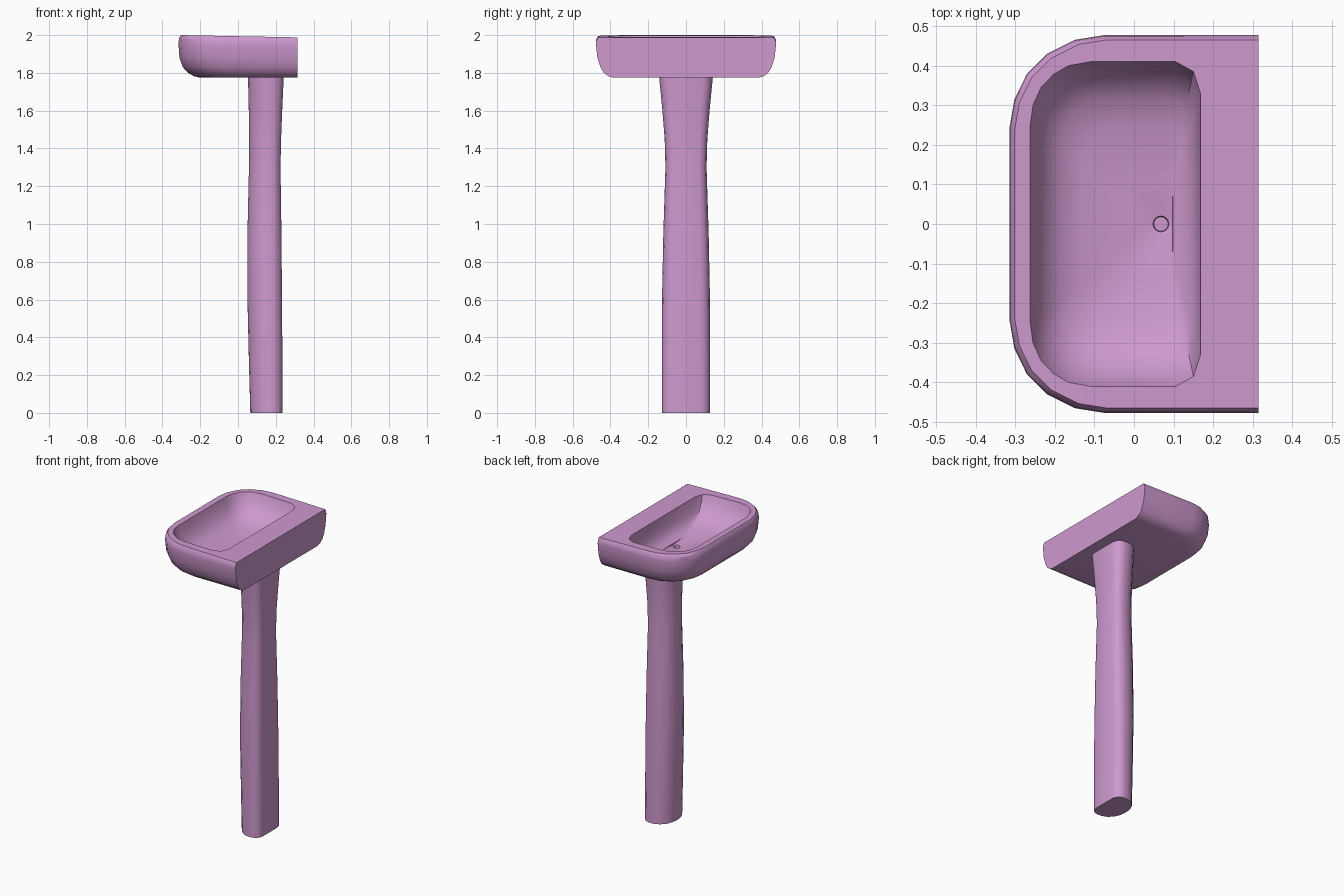
import bpy, bmesh, math

if "Cube" in bpy.data.objects:
    bpy.data.objects.remove(bpy.data.objects["Cube"])

mat = bpy.data.materials.new("pink_ceramic")
mat.diffuse_color = (0.62, 0.32, 0.62, 1)
mat.use_nodes = True
mat.node_tree.nodes["Principled BSDF"].inputs["Base Color"].default_value = mat.diffuse_color


def loft(name, rings):
    """Skin a list of closed half-rings (y > 0), mirrored over y, and cap both ends."""
    bm = bmesh.new()
    loops = []
    for half in rings:
        full = list(half) + [(x, -y, z) for x, y, z in reversed(half)]
        loops.append([bm.verts.new(p) for p in full])
    n = len(loops[0])
    for a, b in zip(loops, loops[1:]):
        for i in range(n):
            j = (i + 1) % n
            bm.faces.new((a[i], a[j], b[j], b[i]))
    bm.faces.new(loops[0][::-1])
    bm.faces.new(loops[-1])
    bmesh.ops.recalc_face_normals(bm, faces=bm.faces)
    mesh = bpy.data.meshes.new(name)
    bm.to_mesh(mesh)
    bm.free()
    mesh.materials.append(mat)
    ob = bpy.data.objects.new(name, mesh)
    bpy.context.collection.objects.link(ob)
    bpy.ops.object.select_all(action='DESELECT')
    ob.select_set(True)
    bpy.context.view_layer.objects.active = ob
    bpy.ops.object.shade_smooth_by_angle(angle=math.radians(32))
    return ob


# Basin outlines, back to front (half)
BACK, DRAIN = 0.315, 0.068
outer = [(0.315, 0.33), (0.315, 0.477), (0.105, 0.477), (-0.075, 0.477), (-0.15, 0.465),
         (-0.22, 0.43), (-0.27, 0.38), (-0.302, 0.315), (-0.315, 0.24)]
opening = [(0.168, 0.33), (0.15, 0.385), (0.105, 0.41), (-0.11, 0.41), (-0.165, 0.40),
           (-0.203, 0.378), (-0.235, 0.345), (-0.255, 0.30), (-0.262, 0.25)]


def tilt(x):
    # rim drops slightly toward the back
    return -0.012 * (x + 0.315) / 0.63


rings = []
# Outer shell: height, front x, half width
for z, front, wide in [(1.775, -0.20, 0.385), (1.782, -0.232, 0.41), (1.80, -0.265, 0.435),
                       (1.83, -0.292, 0.453), (1.88, -0.31, 0.469), (1.95, -0.315, 0.477),
                       (1.983, -0.313, 0.475), (2.0, -0.302, 0.465)]:
    sx, sy = (BACK - front) / 0.63, wide / 0.477
    rings.append([(BACK - (BACK - x) * sx, y * sy, z + (tilt(x) if z > 1.96 else 0))
                  for x, y in outer])
# Bowl: height, scale about the drain
for z, s in [(2.0, 1.0), (1.95, 0.96), (1.90, 0.88), (1.865, 0.77), (1.842, 0.6), (1.825, 0.3)]:
    rings.append([(DRAIN + (x - DRAIN) * s, y * s, z + (tilt(x) if z > 1.96 else 0))
                  for x, y in opening])
# Drain hole
for z, r in [(1.817, 0.03), (1.815, 0.02), (1.795, 0.018)]:
    rings.append([(DRAIN + r * math.cos(math.radians(20 * i + 10)),
                   r * math.sin(math.radians(20 * i + 10)), z) for i in range(9)])
loft("basin", rings)

# Pedestal: unit section (0 front, 1 back) lofted through height, front x, back x, half width
section = [(1.0, 0.62), (0.95, 0.82), (0.84, 0.95), (0.68, 1.0), (0.48, 0.98),
           (0.28, 0.86), (0.12, 0.64), (0.03, 0.36), (0.0, 0.12)]
levels = [(0, 0.065, 0.235, 0.128), (0.3, 0.057, 0.235, 0.128), (0.6, 0.05, 0.233, 0.127),
          (0.95, 0.05, 0.23, 0.12), (1.3, 0.058, 0.225, 0.109), (1.45, 0.059, 0.228, 0.113),
          (1.6, 0.057, 0.234, 0.125), (1.776, 0.053, 0.242, 0.142)]
loft("pedestal", [[(f + (b - f) * u, w * v, z) for u, v in section] for z, f, b, w in levels])
